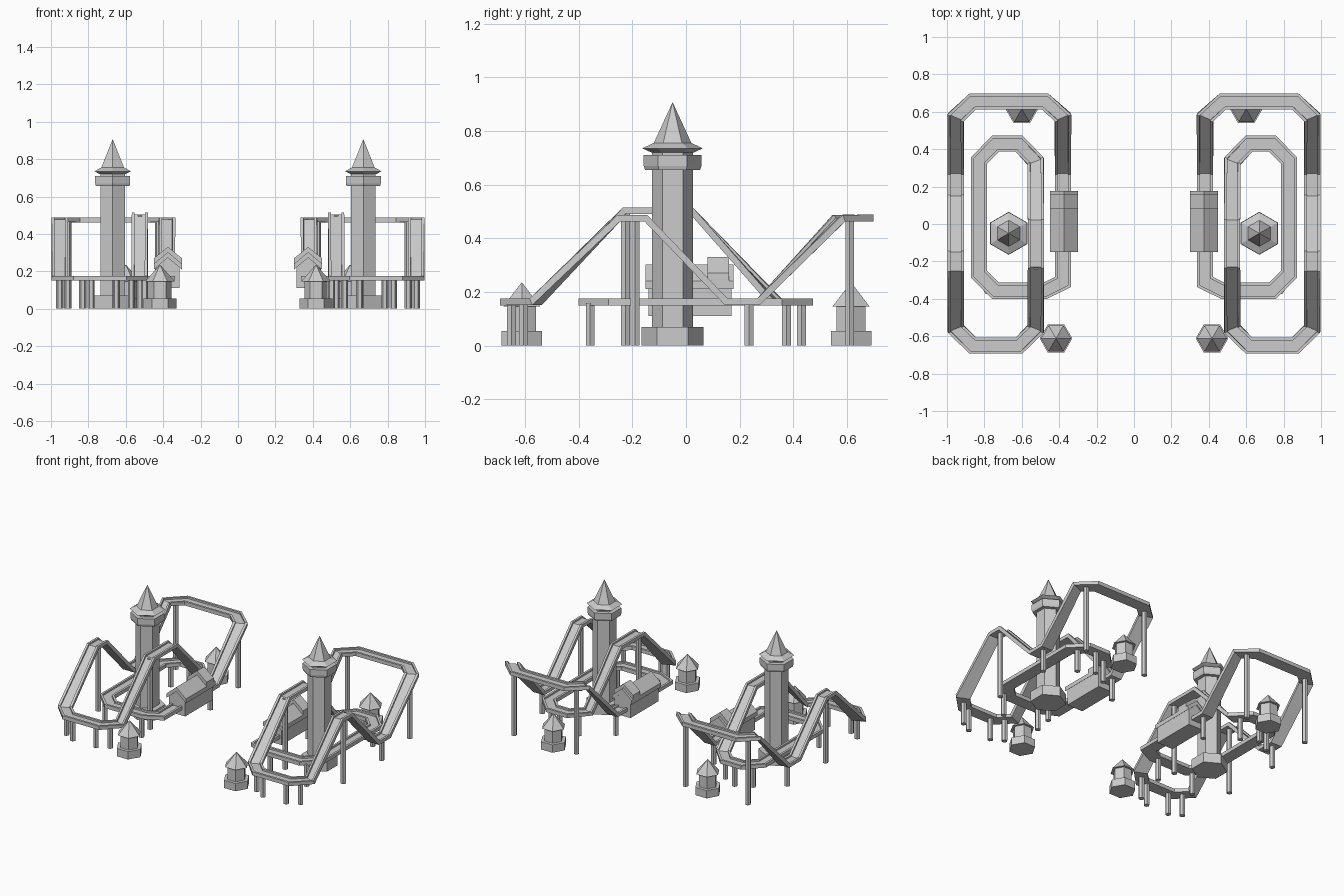
import bpy, bmesh, math
from mathutils import Vector

cube = bpy.data.objects.get("Cube")
if cube:
    bpy.data.objects.remove(cube, do_unlink=True)

grey = bpy.data.materials.new("stone grey")
grey.use_nodes = True
COLOR = (0.6, 0.6, 0.6, 1)
grey.diffuse_color = COLOR
grey.node_tree.nodes["Principled BSDF"].inputs["Base Color"].default_value = COLOR


def finish(name, bm):
    """Turn a bmesh into a flat-shaded object mirrored across x = 0."""
    bmesh.ops.recalc_face_normals(bm, faces=bm.faces)
    mesh = bpy.data.meshes.new(name)
    bm.to_mesh(mesh)
    bm.free()
    mesh.materials.append(grey)
    obj = bpy.data.objects.new(name, mesh)
    bpy.context.collection.objects.link(obj)
    mirror = obj.modifiers.new("Mirror", "MIRROR")
    mirror.use_mirror_merge = False
    return obj


def loft(bm, rings, closed=False):
    """Skin a list of rings; cap the ends unless the loft is closed."""
    rings = [[bm.verts.new(p) for p in ring] for ring in rings]
    n = len(rings[0])
    pairs = list(zip(rings, rings[1:])) + ([(rings[-1], rings[0])] if closed else [])
    for a, b in pairs:
        for i in range(n):
            j = (i + 1) % n
            bm.faces.new((a[i], a[j], b[j], b[i]))
    if not closed:
        bm.faces.new(rings[0])
        bm.faces.new(rings[-1])


def turned(name, x, y, profile, phase=0.0, sides=6):
    """Faceted turned body from (radius, height) pairs."""
    bm = bmesh.new()
    angles = [phase + math.tau * i / sides for i in range(sides)]
    loft(bm, [[(x + r * math.cos(a), y + r * math.sin(a), z) for a in angles]
              for r, z in profile])
    return finish(name, bm)


def prism(name, outline, y0, y1):
    """Extrude an x-z outline along y."""
    bm = bmesh.new()
    loft(bm, [[(x, y, z) for x, z in outline] for y in (y0, y1)])
    return finish(name, bm)


# Track: one closed circuit, from the station round the outer and inner loops
LOW, HIGH, CREST = 0.163, 0.475, 0.503
path = [Vector(p) for p in (
    (.38, -.31, LOW), (.38, .27, LOW), (.38, .57, HIGH),
    (.475, .655, HIGH), (.862, .655, HIGH), (.953, .57, HIGH),
    (.953, .27, LOW), (.953, .15, LOW), (.953, -.15, HIGH), (.953, -.25, HIGH),
    (.953, -.56, LOW), (.862, -.65, LOW), (.615, -.65, LOW), (.525, -.56, LOW),
    (.525, -.23, CREST), (.525, .02, CREST), (.525, .335, LOW),
    (.615, .43, LOW), (.74, .43, LOW), (.828, .34, LOW),
    (.828, -.27, LOW), (.74, -.357, LOW), (.475, -.357, LOW))]
W, H, RAIL, FLOOR = 0.043, 0.013, 0.028, 0.001
section = [(-W, -H), (W, -H), (W, H), (RAIL, H), (RAIL, FLOOR),
           (-RAIL, FLOOR), (-RAIL, H), (-W, H)]
rings = []
for i, p in enumerate(path):
    d0 = (p - path[i - 1]).normalized()
    d1 = (path[(i + 1) % len(path)] - p).normalized()
    s0, s1 = (Vector((d.y, -d.x, 0)).normalized() for d in (d0, d1))
    side = (s0 + s1).normalized()
    up = side.cross((d0 + d1).normalized()).normalized()
    side = side / side.dot(s0)
    rings.append([p + side * u + up * v for u, v in section])
bm = bmesh.new()
loft(bm, rings, closed=True)
finish("coaster_track", bm)

# Support posts under the track
posts = [(.91, .61, HIGH), (.425, .61, HIGH), (.953, -.19, HIGH), (.525, -.225, CREST),
         (.91, -.605, LOW), (.57, -.605, LOW), (.83, -.65, LOW), (.65, -.65, LOW),
         (.953, .235, LOW), (.38, .235, LOW), (.785, -.357, LOW), (.50, -.357, LOW),
         (.57, .375, LOW), (.785, .375, LOW), (.68, .43, LOW)]
for x, y, z in posts:
    turned("support_post", x, y, [(.019, 0), (.019, z - .005)])

# Central towers
TX, TY, POINT = 0.67, -0.05, math.pi / 2
turned("tower_base", TX, TY, [(.115, 0), (.115, .07)], POINT)
turned("tower_shaft", TX, TY, [(.076, .06), (.076, .73)], POINT)
turned("tower_collar", TX, TY, [(.103, .655), (.108, .67), (.108, .71)], POINT)
turned("tower_roof", TX, TY,
       [(.08, .72), (.113, .735), (.07, .755), (.001, .905)], POINT)

# Small corner kiosks
for x, y in ((.417, -.612), (.60, .615)):
    turned("kiosk_base", x, y, [(.087, 0), (.087, .055)])
    turned("kiosk_body", x, y, [(.062, .05), (.062, .15)])
    turned("kiosk_roof", x, y, [(.08, .145), (.001, .235)])

# Station house over the low straight
SX = 0.375
prism("station_walls", [(SX - .062, .11), (SX + .062, .11), (SX + .062, .235),
                        (SX, .29), (SX - .062, .235)], -.14, .17)


def chevron(name, half, eave, ridge, thick, y0, y1):
    prism(name, [(SX - half, eave), (SX, ridge), (SX + half, eave),
                 (SX + half, eave - thick), (SX, ridge - thick),
                 (SX - half, eave - thick)], y0, y1)


chevron("station_roof", .075, .24, .303, .03, -.15, .177)
chevron("raised_roof", .075, .27, .33, .035, .08, .16)
